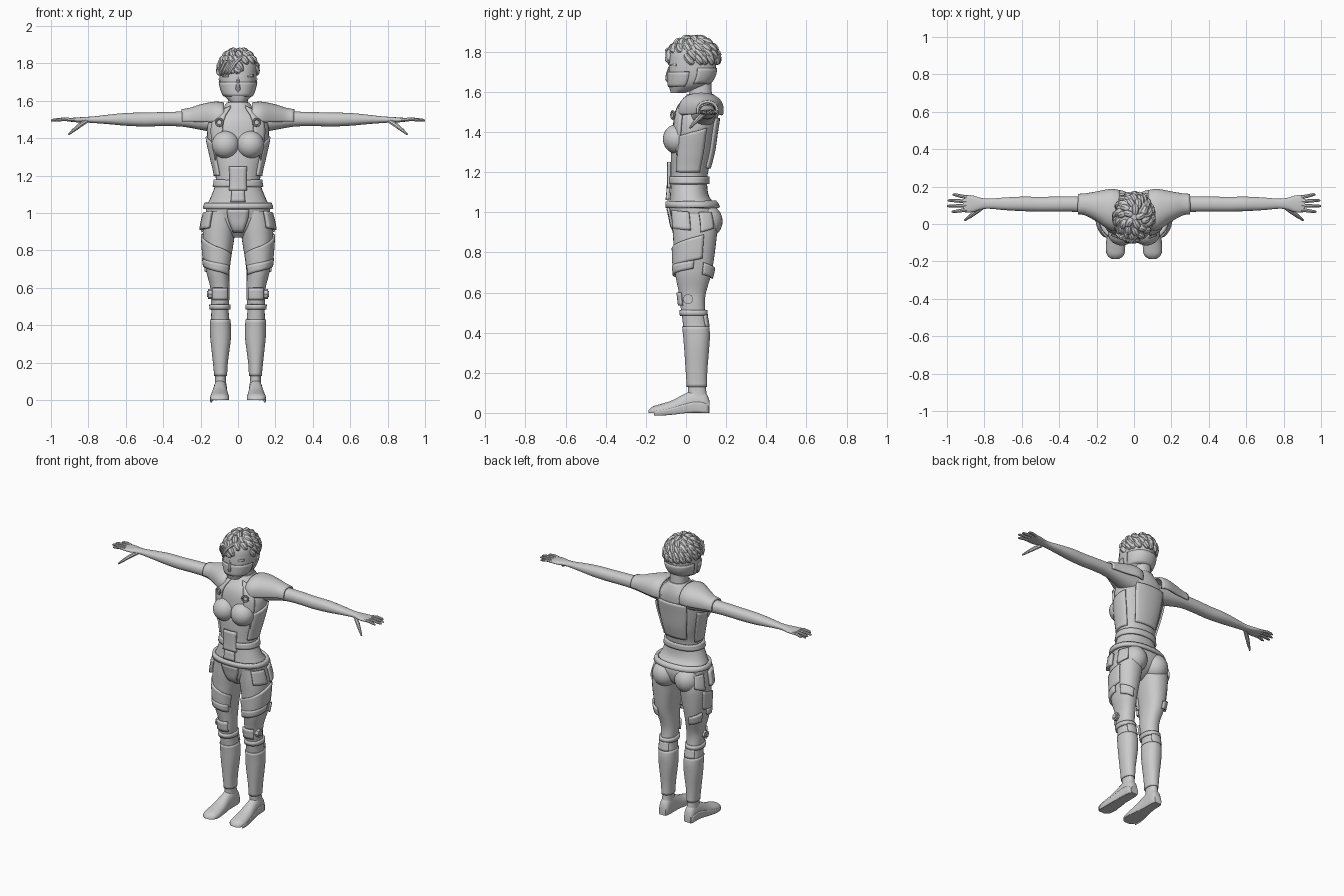
import bpy, bmesh, math, random
from mathutils import Vector

if "Cube" in bpy.data.objects:
    bpy.data.objects.remove(bpy.data.objects["Cube"])

random.seed(4)
grey = bpy.data.materials.new("light grey")
grey.diffuse_color = (0.6, 0.6, 0.6, 1)
grey.use_nodes = True
grey.node_tree.nodes["Principled BSDF"].inputs["Base Color"].default_value = grey.diffuse_color


def finish(name, mesh, mirror=False, thick=0):
    mesh.materials.clear()
    mesh.materials.append(grey)
    ob = bpy.data.objects.new(name, mesh)
    bpy.context.collection.objects.link(ob)
    if thick:
        m = ob.modifiers.new("thickness", 'SOLIDIFY')
        m.thickness, m.offset = thick, 0
    if mirror:
        ob.modifiers.new("mirror", 'MIRROR').use_mirror_merge = False
    return ob


def sample(rings, t):
    """Smooth cross-section box (u0, u1, v0, v1) at position t."""
    t = min(max(t, rings[0][0]), rings[-1][0])
    i = max(k for k in range(len(rings) - 1) if rings[k][0] <= t)
    a, b = rings[i], rings[i + 1]
    p, q = rings[max(i - 1, 0)], rings[min(i + 2, len(rings) - 1)]
    h = b[0] - a[0]
    s = (t - a[0]) / h
    out = []
    for k in range(1, 5):
        ma, mb = (b[k] - p[k]) / (b[0] - p[0]) * h, (q[k] - a[k]) / (q[0] - a[0]) * h
        out.append((2*s**3 - 3*s*s + 1) * a[k] + (s**3 - 2*s*s + s) * ma
                   + (3*s*s - 2*s**3) * b[k] + (s**3 - s*s) * mb)
    return out


def point(rings, axis, t, deg, off=0.0, n=2.25):
    u0, u1, v0, v1 = sample(rings, t)
    c, s = math.cos(math.radians(deg)), math.sin(math.radians(deg))
    u = (u0 + u1) / 2 + ((u1 - u0) / 2 + off) * math.copysign(abs(c) ** (2 / n), c)
    v = (v0 + v1) / 2 + ((v1 - v0) / 2 + off) * math.copysign(abs(s) ** (2 / n), s)
    return {'z': (u, v, t), 'x': (t, u, v), 'y': (u, t, v)}[axis]


def loft(name, rings, axis='z', mirror=False, segs=32, step=0.012, floor=None):
    bm = bmesh.new()
    t0, t1 = rings[0][0], rings[-1][0]
    count = max(3, round((t1 - t0) / step))
    rows = []
    for i in range(count + 1):
        t = t0 + (t1 - t0) * i / count
        pts = [Vector(point(rings, axis, t, 360 * k / segs)) for k in range(segs)]
        if floor is not None:
            for p in pts:
                p.z = max(p.z, floor)
        rows.append([bm.verts.new(p) for p in pts])
    for a, b in zip(rows, rows[1:]):
        for k in range(segs):
            bm.faces.new((a[k], a[k - 1], b[k - 1], b[k]))
    bm.faces.new(rows[0])
    bm.faces.new(rows[-1])
    bmesh.ops.recalc_face_normals(bm, faces=bm.faces)
    me = bpy.data.meshes.new(name)
    bm.to_mesh(me)
    return finish(name, me, mirror)


def panel(name, rings, a0, a1, left, right, axis='z', mirror=False, off=0.004, thick=0.012):
    """Armour plate hugging a loft; left/right give the (low, high) range at each end angle."""
    bm = bmesh.new()
    na = max(4, round(abs(a1 - a0) / 8))
    span = max(left[1] - left[0], right[1] - right[0])
    nt = max(2, round(span / 0.015))
    grid = []
    for i in range(na + 1):
        f = i / na
        lo, hi = left[0] + (right[0] - left[0]) * f, left[1] + (right[1] - left[1]) * f
        grid.append([bm.verts.new(point(rings, axis, lo + (hi - lo) * j / nt, a0 + (a1 - a0) * f, off))
                     for j in range(nt + 1)])
    for a, b in zip(grid, grid[1:]):
        for j in range(nt):
            bm.faces.new((a[j], b[j], b[j + 1], a[j + 1]))
    bmesh.ops.remove_doubles(bm, verts=bm.verts, dist=1e-5)
    bmesh.ops.recalc_face_normals(bm, faces=bm.faces)
    me = bpy.data.meshes.new(name)
    bm.to_mesh(me)
    return finish(name, me, mirror, thick)


def band(name, rings, z0, z1, mirror=False, off=0.005, thick=0.014):
    return panel(name, rings, 0, 360, (z0, z1), (z0, z1), 'z', mirror, off, thick)


def tubes(name, paths, mirror=False):
    """Each path is a list of (x, y, z, radius)."""
    cu = bpy.data.curves.new(name, 'CURVE')
    cu.dimensions, cu.bevel_depth, cu.bevel_resolution, cu.use_fill_caps = '3D', 1, 2, True
    for path in paths:
        sp = cu.splines.new('POLY')
        sp.points.add(len(path) - 1)
        for p, (x, y, z, r) in zip(sp.points, path):
            p.co, p.radius = (x, y, z, 1), r
    tmp = bpy.data.objects.new(name + "_path", cu)
    bpy.context.collection.objects.link(tmp)
    bpy.context.view_layer.update()
    me = bpy.data.meshes.new_from_object(tmp.evaluated_get(bpy.context.evaluated_depsgraph_get()))
    bpy.data.objects.remove(tmp)
    return finish(name, me, mirror)


def ball(name, loc, size, mirror=False):
    bm = bmesh.new()
    bmesh.ops.create_uvsphere(bm, u_segments=28, v_segments=18, radius=1)
    for v in bm.verts:
        v.co = Vector(loc) + Vector(a * b for a, b in zip(v.co, size))
    me = bpy.data.meshes.new(name)
    bm.to_mesh(me)
    return finish(name, me, mirror)


# Torso and pelvis
torso = [(.87, -.03, .03, -.02, .06), (.92, -.10, .10, -.06, .13), (.98, -.165, .165, -.075, .155),
         (1.03, -.17, .17, -.085, .15), (1.08, -.148, .148, -.08, .115), (1.15, -.122, .122, -.075, .105),
         (1.2, -.12, .12, -.075, .11), (1.3, -.142, .142, -.075, .135), (1.4, -.163, .163, -.065, .15),
         (1.47, -.163, .163, -.06, .16), (1.52, -.135, .135, -.045, .16), (1.56, -.085, .085, -.015, .15),
         (1.59, -.06, .06, .005, .135)]
loft("torso", torso)
ball("breast", (.066, -.045, 1.365), (.074, .07, .074), True)
ball("buttock", (.082, .1, .955), (.08, .082, .085), True)
band("waist_belt", torso, 1.14, 1.178)
band("hip_belt", torso, 1.022, 1.052, off=.008, thick=.02)
panel("belly_plate_upper", torso, -107, -73, (1.12, 1.25), (1.12, 1.25), off=.012, thick=.016)
panel("belly_plate_lower", torso, -101, -79, (1.06, 1.12), (1.06, 1.12), off=.012, thick=.016)
panel("crotch_plate", torso, -106, -74, (.90, 1.02), (.90, 1.02), off=.008)
panel("back_plate", torso, 55, 125, (1.22, 1.47), (1.22, 1.47))
panel("side_plate", torso, -38, 28, (1.2, 1.38), (1.2, 1.42), mirror=True)
panel("chest_strap", torso, -64, -36, (1.44, 1.57), (1.28, 1.55), mirror=True, off=.006)

# Round clasps on the chest
ring = [(.1 + .018 * math.cos(a), -.066 + .018 * math.cos(a) * .4, 1.485 + .018 * math.sin(a), .006)
        for a in [k * math.tau / 20 for k in range(21)]]
tubes("chest_clasp", [ring], True)

# Neck and head
neck = [(1.53, -.062, .062, .005, .14), (1.58, -.055, .055, .015, .13), (1.67, -.052, .052, .02, .125)]
loft("neck", neck)
band("collar", neck, 1.56, 1.582)
head = [(1.595, -.04, .04, -.076, -.005), (1.63, -.076, .076, -.085, .1), (1.68, -.094, .094, -.087, .142),
        (1.74, -.1, .1, -.085, .15), (1.8, -.098, .098, -.076, .152), (1.845, -.075, .075, -.045, .125),
        (1.868, -.03, .03, 0, .08)]
loft("head", head)
panel("face_mask", head, -175, -5, (1.625, 1.7), (1.625, 1.7), off=.003, thick=.006)
panel("neck_guard", head, 10, 170, (1.64, 1.72), (1.64, 1.72), off=.003, thick=.006)
panel("eye", head, -62, -40, (1.728, 1.736), (1.728, 1.74), mirror=True, off=.002, thick=.005)
tubes("nose", [[(0, -.082, 1.725, .006), (0, -.09, 1.69, .01), (0, -.09, 1.665, .014), (0, -.082, 1.645, .009)]])

# Swept hair locks laid over the skull
locks = []
for row, (theta, number) in enumerate([(.12, 5), (.45, 10), (.8, 14), (1.12, 17), (1.36, 18)]):
    for k in range(number):
        az = (k + .5 * (row % 2)) * math.tau / number + random.uniform(-.1, .1)
        fx, fy = math.cos(az), math.sin(az)
        limit = 1.75 if fy > -.45 else (1.6 if fx < -.05 else 1.2)
        if theta + .15 > limit:
            continue
        path = []
        for s in range(7):
            f = s / 6
            th, a = min(theta + .55 * f, limit), az + .4 * f
            r = 1 + .03 * math.sin(math.pi * f)
            path.append((.096 * r * math.sin(th) * math.cos(a), .036 + .119 * r * math.sin(th) * math.sin(a),
                         1.765 + .103 * r * math.cos(th), .003 + .017 * math.sin(math.pi * (.12 + .88 * f)) ** .8))
        locks.append(path)
tubes("hair_locks", locks)
tubes("fringe", [[(.02 - .02 * k, -.06, 1.835 - .008 * k, .01), (-.015 - .018 * k, -.09 + .006 * k, 1.805, .015),
                  (-.04 - .016 * k, -.09 + .012 * k, 1.765, .012), (-.055 - .014 * k, -.085 + .014 * k, 1.735, .003)]
                 for k in range(4)])

# Arms and shoulder armour
arm = [(.08, .0, .15, 1.42, 1.55), (.2, .04, .15, 1.445, 1.55), (.3, .063, .148, 1.462, 1.543),
       (.4, .066, .147, 1.465, 1.54), (.5, .066, .145, 1.463, 1.537), (.6, .069, .146, 1.467, 1.535),
       (.7, .075, .141, 1.476, 1.525), (.78, .082, .135, 1.482, 1.516), (.82, .077, .14, 1.484, 1.514),
       (.86, .064, .152, 1.485, 1.511), (.9, .062, .156, 1.489, 1.508), (.915, .066, .152, 1.492, 1.505)]
loft("arm", arm, 'x', True, 24)
pad = [(.075, -.03, .175, 1.43, 1.585), (.12, -.03, .182, 1.43, 1.59), (.2, .02, .168, 1.44, 1.575),
       (.26, .052, .158, 1.455, 1.556), (.3, .058, .155, 1.458, 1.55)]
panel("shoulder_pad", pad, -15, 195, (.075, .3), (.075, .3), 'x', True, 0, .012)

# Fingers and thumb
fingers = []
for y, tip_y, tip_x in [(.076, .066, .975), (.098, .096, 1.0), (.12, .126, .995), (.143, .157, .97)]:
    fingers.append([(.895, y, 1.499, .01), (.93, (y + tip_y) / 2, 1.502, .0095),
                    (tip_x - .012, tip_y, 1.497, .008), (tip_x, tip_y, 1.494, .004)])
fingers.append([(.81, .09, 1.492, .012), (.845, .065, 1.47, .013), (.88, .038, 1.442, .0095), (.905, .02, 1.42, .005)])
tubes("fingers", fingers, True)

# Legs and feet
leg = [(.05, .06, .128, .01, .11), (.12, .064, .122, .01, .1), (.2, .06, .128, .005, .1),
       (.33, .044, .142, -.004, .11), (.4, .044, .144, -.01, .113), (.48, .05, .143, -.02, .1),
       (.55, .046, .146, -.03, .094), (.6, .046, .148, -.036, .1), (.7, .045, .172, -.055, .128),
       (.85, .022, .187, -.063, .15), (.93, .012, .184, -.068, .155), (1.01, .02, .165, -.07, .14)]
loft("leg", leg, mirror=True)
foot = [(-.188, .082, .118, -.02, .012), (-.17, .056, .142, -.025, .03), (-.13, .047, .15, -.03, .043),
        (-.07, .05, .145, -.03, .062), (0, .057, .135, -.03, .098), (.05, .058, .13, -.03, .115),
        (.1, .06, .126, -.03, .1), (.118, .068, .118, -.02, .06)]
loft("foot", foot, 'y', True, floor=0)
panel("shoe_sole", foot, -30, 8, (-.16, .115), (-.16, .115), 'y', True, 0, .002)

# Leg armour
band("boot", leg, .13, .43, True, .002, .008)
band("knee_strap", leg, .485, .512, True, .003)
panel("knee_cap", leg, -130, -50, (.535, .6), (.535, .6), mirror=True, off=.006)
panel("calf_plate", leg, 50, 130, (.43, .49), (.43, .49), mirror=True)
panel("thigh_guard", leg, -150, 20, (.7, .78), (.77, .89), mirror=True)
panel("thigh_strap", leg, -140, 0, (.67, .72), (.72, .76), mirror=True, off=.007)
panel("rear_thigh_plate", leg, 25, 85, (.69, .75), (.67, .72), mirror=True, off=.008)
panel("hip_pouch", leg, -58, -8, (.92, 1.01), (.91, 1.0), mirror=True, off=.012, thick=.018)
panel("rear_pocket", leg, 12, 50, (.9, 1.0), (.92, 1.0), mirror=True, off=.006)
tubes("knee_disc", [[(.135, .01, .567, .026), (.16, .01, .567, .026)],
                    [(.155, .01, .567, .016), (.166, .01, .567, .016)]], True)

# Smooth shading with crisp plate edges
bpy.ops.object.select_all(action='SELECT')
bpy.context.view_layer.objects.active = bpy.context.selected_objects[0]
bpy.ops.object.shade_smooth_by_angle(angle=math.radians(40))
